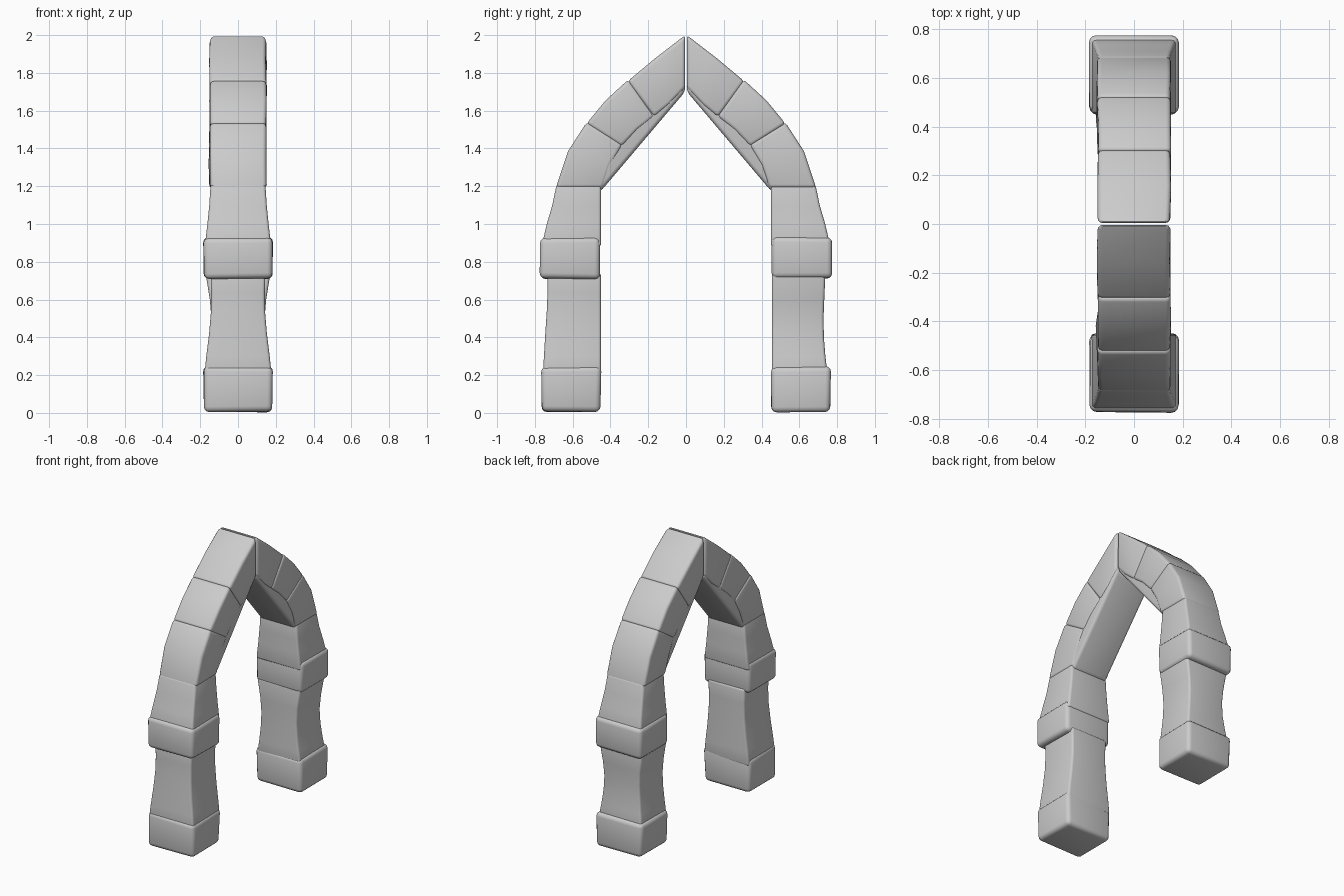
import bpy, bmesh, math, random
from mathutils import Vector

if "Cube" in bpy.data.objects:
    bpy.data.objects.remove(bpy.data.objects["Cube"])

random.seed(4)


def finish(name, bm, bevel, segments=3):
    bmesh.ops.recalc_face_normals(bm, faces=bm.faces)
    if bevel:
        # round only the sharp edges
        sharp = [e for e in bm.edges if e.calc_face_angle(0) > math.radians(40)]
        bmesh.ops.bevel(bm, geom=sharp, offset=bevel, segments=segments,
                        profile=0.5, affect='EDGES', clamp_overlap=True)
    me = bpy.data.meshes.new(name)
    bm.to_mesh(me)
    bm.free()
    ob = bpy.data.objects.new(name, me)
    bpy.context.collection.objects.link(ob)
    bpy.context.view_layer.objects.active = ob
    ob.select_set(True)
    bpy.ops.object.shade_smooth_by_angle(angle=math.radians(35))
    ob.select_set(False)
    return ob


def loft(name, rings, side, bevel, rough=0.0):
    """Stacked rectangles (z, half width, inner y, outer y)."""
    bm = bmesh.new()
    prev = None
    for z, w, y0, y1 in rings:
        ring = []
        for x, y in ((-w, y0), (w, y0), (w, y1), (-w, y1)):
            j = [random.uniform(-rough, rough) for _ in range(3)]
            ring.append(bm.verts.new((x + j[0], side * y + j[1], z + j[2])))
        if prev:
            for i in range(4):
                k = (i + 1) % 4
                bm.faces.new((prev[i], prev[k], ring[k], ring[i]))
        else:
            bm.faces.new(ring)
        prev = ring
    bm.faces.new(prev)
    return finish(name, bm, bevel)


def prism(name, profile, side, half, bevel, rough=0.0, segments=3):
    """Side profile (y, z) extruded across x."""
    bm = bmesh.new()
    a, b = [], []
    for y, z in profile:
        for x, ring in ((-half, a), (half, b)):
            j = random.uniform(-rough, rough)
            ring.append(bm.verts.new((x + j, side * y, z)))
    n = len(profile)
    bm.faces.new(a)
    bm.faces.new(b)
    for i in range(n):
        k = (i + 1) % n
        bm.faces.new((a[i], a[k], b[k], b[i]))
    return finish(name, bm, bevel, segments)


# shaft shapes: the front one tapers, the back one is waisted
shafts = {
    -1: [(0.20, 0.178, 0.45, 0.758), (0.30, 0.168, 0.45, 0.752),
         (0.42, 0.153, 0.45, 0.745), (0.54, 0.143, 0.45, 0.737),
         (0.64, 0.142, 0.45, 0.733), (0.74, 0.145, 0.45, 0.733)],
    1: [(0.20, 0.172, 0.455, 0.75), (0.30, 0.158, 0.455, 0.738),
        (0.40, 0.146, 0.455, 0.73), (0.50, 0.141, 0.455, 0.728),
        (0.60, 0.149, 0.455, 0.732), (0.74, 0.172, 0.455, 0.738)],
}

# outer and inner curves of the arch stones, split into three stones per side
stones = [
    [(0.69, 1.19), (0.625, 1.385), (0.525, 1.54), (0.335, 1.42), (0.40, 1.31), (0.44, 1.19)],
    [(0.528, 1.53), (0.425, 1.655), (0.305, 1.765), (0.165, 1.57), (0.255, 1.50), (0.34, 1.41)],
    [(0.31, 1.755), (0.16, 1.88), (0.004, 2.0), (0.004, 1.72), (0.085, 1.635), (0.17, 1.565)],
]

for side, tag in ((-1, "front"), (1, "back")):
    # pillar blocks
    loft(tag + "_base_block", [(0.006, 0.178, 0.45, 0.765), (0.245, 0.182, 0.45, 0.765)],
         side, 0.028, 0.004)
    loft(tag + "_middle_block", [(0.71, 0.182, 0.455, 0.772), (0.93, 0.182, 0.455, 0.772)],
         side, 0.028, 0.004)
    # pillar shafts
    loft(tag + "_lower_shaft", shafts[side], side, 0.015)
    loft(tag + "_upper_shaft", [(0.88, 0.176, 0.45, 0.765), (1.0, 0.162, 0.45, 0.737),
                                (1.1, 0.152, 0.45, 0.708), (1.21, 0.145, 0.45, 0.685)],
         side, 0.015)
    # arch stones
    for i, prof in enumerate(stones):
        prism(f"{tag}_arch_stone_{i + 1}", prof, side, 0.15, 0.02, 0.003)
    # straight infill under the arch stones
    prism(tag + "_arch_infill",
          [(0.45, 1.175), (0.68, 1.18), (0.61, 1.38), (0.51, 1.54), (0.30, 1.74),
           (0.005, 1.97), (0.005, 1.70)], side, 0.142, 0.022, 0, 4)
